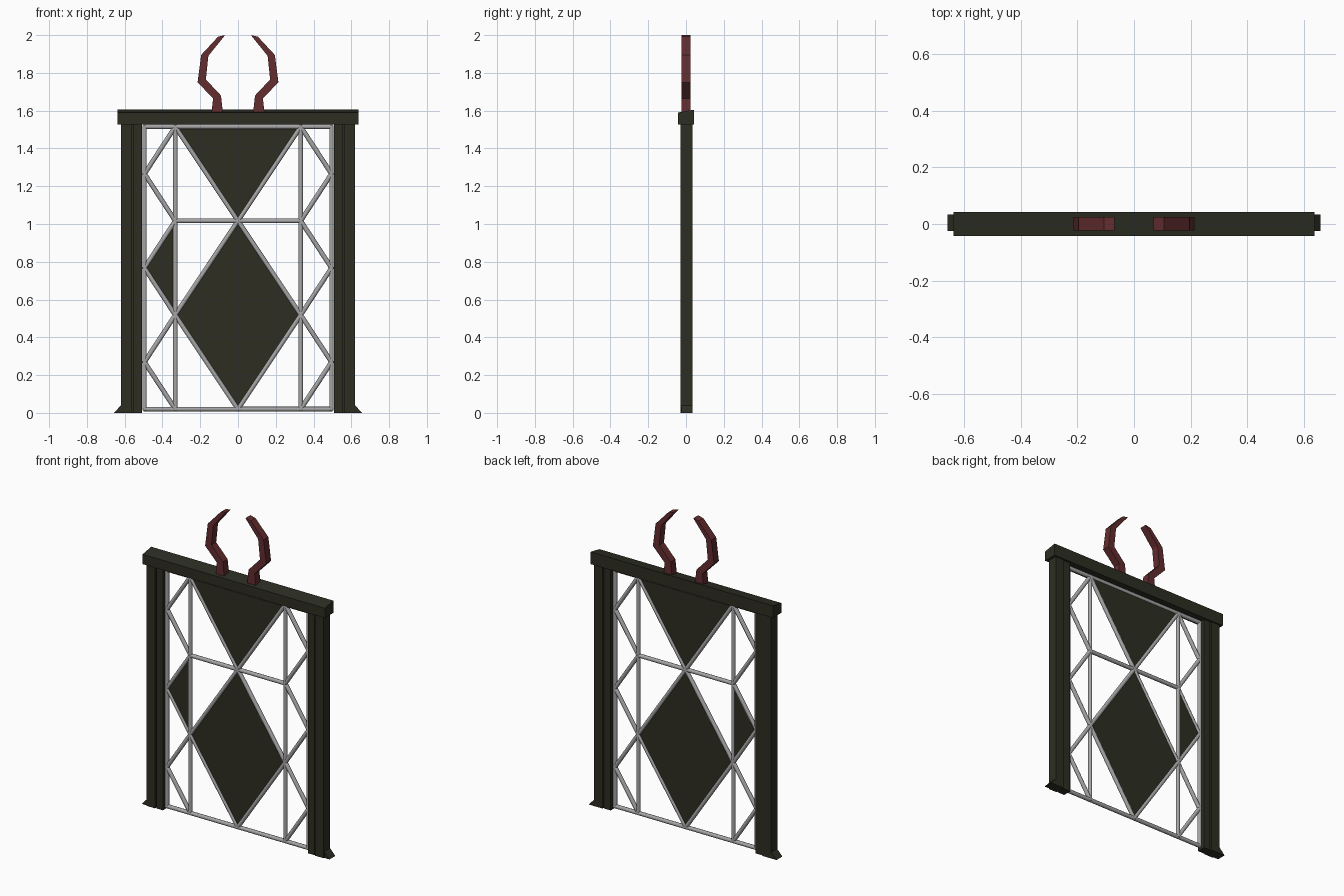
import bpy, bmesh, math
from mathutils import Vector

if "Cube" in bpy.data.objects:
    bpy.data.objects.remove(bpy.data.objects["Cube"])


def material(name, rgb):
    m = bpy.data.materials.new(name)
    m.diffuse_color = (*rgb, 1)
    m.use_nodes = True
    m.node_tree.nodes["Principled BSDF"].inputs["Base Color"].default_value = m.diffuse_color
    return m


GREEN = material("dark olive", (0.026, 0.027, 0.016))
GREY = material("steel grey", (0.38, 0.38, 0.38))
RED = material("dark red", (0.125, 0.026, 0.028))


def finish(name, bm, mat):
    bmesh.ops.recalc_face_normals(bm, faces=bm.faces)
    me = bpy.data.meshes.new(name)
    bm.to_mesh(me)
    bm.free()
    me.materials.append(mat)
    ob = bpy.data.objects.new(name, me)
    bpy.context.collection.objects.link(ob)
    return ob


def plate(name, pts, y0, y1, mat, mirror=1):
    """Extrude an x-z outline from y0 to y1."""
    bm = bmesh.new()
    f = bm.faces.new([bm.verts.new((x * mirror, y0, z)) for x, z in pts])
    ext = bmesh.ops.extrude_face_region(bm, geom=[f])
    verts = [v for v in ext["geom"] if isinstance(v, bmesh.types.BMVert)]
    bmesh.ops.translate(bm, verts=verts, vec=(0, y1 - y0, 0))
    return finish(name, bm, mat)


def box(name, x0, x1, y0, y1, z0, z1, mat, mirror=1):
    return plate(name, [(x0, z0), (x1, z0), (x1, z1), (x0, z1)], y0, y1, mat, mirror)


def rods(name, paths, radius=0.0125):
    """Round bars along x-z polylines, joined in one object."""
    bm = bmesh.new()
    for path in paths:
        for a, b in zip(path, path[1:]):
            a, b = Vector((a[0], 0, a[1])), Vector((b[0], 0, b[1]))
            d = b - a
            mtx = d.to_track_quat('Z', 'Y').to_matrix().to_4x4()
            mtx.translation = (a + b) / 2
            bmesh.ops.create_cone(bm, cap_ends=True, segments=10, radius1=radius,
                                  radius2=radius, depth=d.length + radius, matrix=mtx)
    ob = finish(name, bm, GREY)
    bpy.context.view_layer.objects.active = ob
    ob.select_set(True)
    bpy.ops.object.shade_smooth_by_angle(angle=math.radians(50))
    ob.select_set(False)


# Top beam, with its top sloping down to the front
beam = box("top_beam", -0.637, 0.637, -0.043, 0.043, 1.528, 1.605, GREEN)
for v in beam.data.vertices:
    if v.co.y < 0 and v.co.z > 1.6:
        v.co.z = 1.59

# Posts, feet and horns on both sides
HORN = [(0.08, 1.59), (0.14, 1.59), (0.132, 1.665), (0.214, 1.75), (0.195, 1.895),
        (0.105, 1.992), (0.068, 2.0), (0.157, 1.89), (0.17, 1.765), (0.09, 1.68)]
for s, side in ((1, "right"), (-1, "left")):
    box(f"outer_post_{side}", 0.56, 0.62, -0.03, 0.034, 0, 1.54, GREEN, s)
    box(f"post_web_{side}", 0.54, 0.57, -0.015, 0.015, 0, 1.54, GREEN, s)
    box(f"inner_post_{side}", 0.507, 0.553, -0.026, 0.028, 0, 1.54, GREEN, s)
    plate(f"foot_{side}", [(0.56, 0), (0.657, 0), (0.612, 0.048), (0.56, 0.048)],
          -0.024, 0.034, GREEN, s)
    plate(f"horn_{side}", HORN, -0.023, 0.025, RED, s)

# Lattice grid positions
XO, XI, ZB, ZT = 0.495, 0.332, 0.02, 1.515
Z = [ZB + (ZT - ZB) * i / 6 for i in range(7)]

# Outer frame, uprights and crossbar
rods("lattice_frame", [[(-XO, ZB), (XO, ZB), (XO, ZT), (-XO, ZT), (-XO, ZB)],
                       [(-XI, Z[4]), (XI, Z[4])],
                       [(-XI, ZB), (-XI, ZT)], [(XI, ZB), (XI, ZT)]])

# Diagonals: large diamonds in the middle, zigzags at the sides
diagonals = []
for s in (1, -1):
    diagonals.append([(s * XI, Z[6]), (0, Z[4]), (s * XI, Z[2]), (0, Z[0])])
    diagonals.append([(s * (XO if i % 2 else XI), Z[i]) for i in range(7)])
rods("lattice_diagonals", diagonals)

# Filled panels
plate("upper_panel", [(-XI, Z[6]), (XI, Z[6]), (0, Z[4])], -0.005, 0.005, GREEN)
plate("diamond_panel", [(0, Z[0]), (XI, Z[2]), (0, Z[4]), (-XI, Z[2])], -0.005, 0.005, GREEN)
plate("side_panel", [(-XO, Z[3]), (-XI, Z[2]), (-XI, Z[4])], -0.005, 0.005, GREEN)
